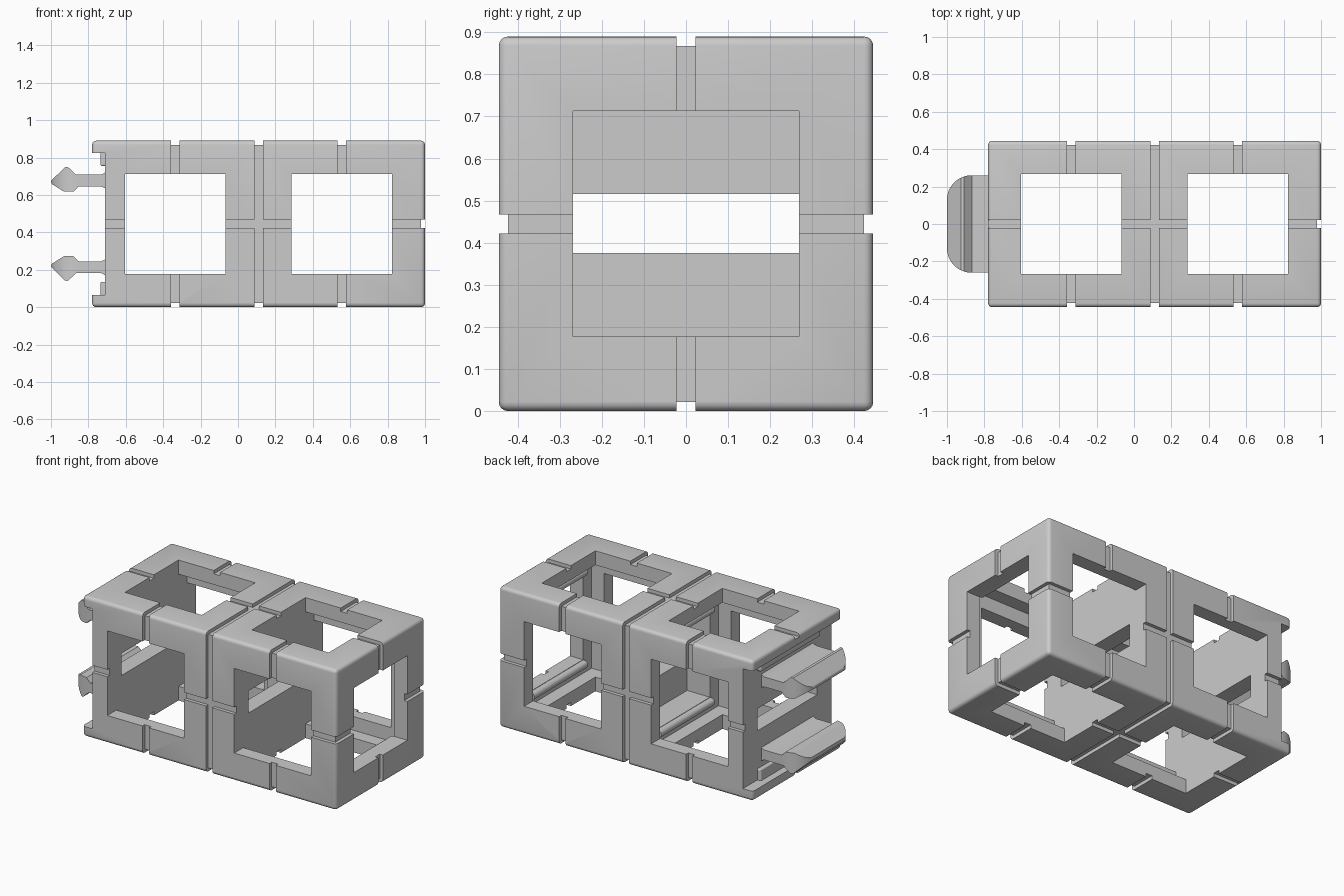
import bpy, bmesh, math
from mathutils import Vector

if "Cube" in bpy.data.objects:
    bpy.data.objects.remove(bpy.data.objects["Cube"])

grey = bpy.data.materials.new("light_grey_plastic")
grey.use_nodes = True
colour = (0.6, 0.6, 0.6, 1)
grey.diffuse_color = colour
grey.node_tree.nodes["Principled BSDF"].inputs["Base Color"].default_value = colour

MID = 0.445          # half of the cube pitch, also the mid height
OPEN = 0.268         # half of a window


def add_mesh(name, bm):
    bmesh.ops.recalc_face_normals(bm, faces=bm.faces)
    mesh = bpy.data.meshes.new(name)
    bm.to_mesh(mesh)
    bm.free()
    mesh.materials.append(grey)
    obj = bpy.data.objects.new(name, mesh)
    bpy.context.scene.collection.objects.link(obj)
    return obj


def box(name, x, y, z, bevel=0):
    bm = bmesh.new()
    bmesh.ops.create_cube(bm, size=1)
    for v in bm.verts:
        v.co = Vector([(r[0] + r[1]) / 2 + c * (r[1] - r[0]) for r, c in zip((x, y, z), v.co)])
    if bevel:
        bmesh.ops.bevel(bm, geom=bm.edges[:], offset=bevel, segments=4, profile=0.5, affect='EDGES')
    return add_mesh(name, bm)


def prism(name, points, axis, low, high):
    """Extrude a flat outline along y or z."""
    bm = bmesh.new()
    place = (lambda a, b: (a, low, b)) if axis == 1 else (lambda a, b: (a, b, low))
    face = bm.faces.new([bm.verts.new(place(a, b)) for a, b in points])
    new = bmesh.ops.extrude_face_region(bm, geom=[face])["geom"]
    step = Vector((0, 0, 0))
    step[axis] = high - low
    bmesh.ops.translate(bm, verts=[g for g in new if isinstance(g, bmesh.types.BMVert)], vec=step)
    return add_mesh(name, bm)


def combine(obj, tools, operation):
    """Apply boolean tools and discard them."""
    for tool in tools:
        mod = obj.modifiers.new("cut", 'BOOLEAN')
        mod.operation, mod.solver, mod.object = operation, 'EXACT', tool
        tool.hide_render = True
    bpy.context.view_layer.update()
    graph = bpy.context.evaluated_depsgraph_get()
    result = bpy.data.meshes.new_from_object(obj.evaluated_get(graph))
    obj.modifiers.clear()
    obj.data = result
    for tool in tools:
        bpy.data.objects.remove(tool)


def smooth(obj):
    bpy.ops.object.select_all(action='DESELECT')
    obj.select_set(True)
    bpy.context.view_layer.objects.active = obj
    bpy.ops.object.shade_smooth_by_angle(angle=math.radians(30))


# Double cube frame with rounded outer edges
frame = box("frame", (-0.78, 1), (-MID, MID), (0, 2 * MID), 0.022)
cuts = []


def cut(x, y, z):
    cuts.append(box("cutter", x, y, z))


wide = (-1, 1)
tall = (-0.5, 1.5)
pane = (MID - OPEN, MID + OPEN)
for left, window_end, cavity_end in ((-0.605, -0.067, 0.02), (0.285, 0.823, 0.91)):
    cut((left, cavity_end), (-0.355, 0.355), (0.09, 0.8))               # hollow
    cut((left, window_end), wide, pane)                                # side windows
    cut((left, window_end), (-OPEN, OPEN), tall)                       # top and bottom windows
    cut((cavity_end - 0.02, cavity_end + 0.16), (-OPEN, OPEN), pane)   # end opening
cut((-0.9, 0.3), (-0.3, 0.3), (0.376, 0.516))                          # slot in the cross walls
cut((-0.9, -0.71), wide, (0.065, 0.825))                               # recess behind the lips

# Shallow grooves along the centre lines
W, D = 0.0225, 0.022
for s in (-1, 1):
    side = sorted((s * (MID - D), s * 0.6))
    level = sorted((MID + s * (MID - D), MID + s * 0.6))
    cut((-0.9, 1.1), side, (MID - W, MID + W))
    cut((-0.9, 1.1), (-W, W), level)
    for x in (-MID + 0.11, 0.11, MID + 0.11):
        cut((x - W, x + W), side, tall)
        cut((x - W, x + W), wide, level)
cut((1 - D, 1.1), wide, (MID - W, MID + W))
cut((1 - D, 1.1), (-W, W), tall)
combine(frame, cuts, 'DIFFERENCE')
smooth(frame)

# Outline of a barbed arm, as distance from the mid height
arm = [(-0.70, 0.275), (-0.71, 0.275), (-0.73, 0.263), (-0.865, 0.263), (-0.91, 0.305),
       (-0.925, 0.303), (-0.995, 0.235), (-1, 0.225), (-0.995, 0.213), (-0.93, 0.172),
       (-0.88, 0.172), (-0.853, 0.2), (-0.73, 0.2), (-0.70, 0.185)]
R, HALF = 0.13, 0.26
quarter = [math.radians(a) for a in range(0, 91, 10)]
tip = [(-1 + R - R * math.sin(a), HALF - R + R * math.cos(a)) for a in quarter]
plan = [(-0.6, HALF)] + tip + [(x, -y) for x, y in reversed(tip)] + [(-0.6, -HALF)]

for s, word in ((1, "upper"), (-1, "lower")):
    clip = prism(word + "_clip", [(x, MID + s * h) for x, h in arm], 1, -0.4, 0.4)
    combine(clip, [prism("clip_plan", plan, 2, -0.2, 1.2)], 'INTERSECT')
    smooth(clip)
    # Step under each lip
    box(word + "_step", (-0.735, -0.70), (-0.3, 0.3), sorted((MID + s * 0.31, MID + s * 0.385)), 0.008)
    # Rounded catch bars on the inside of the end openings
    for x, place in ((0.9, "end"), (0.01, "middle")):
        ring = [math.tau * i / 16 for i in range(16)]
        bar = prism(f"{word}_{place}_catch",
                    [(x + 0.025 * math.cos(a), MID + s * 0.293 + 0.025 * math.sin(a)) for a in ring],
                    1, -OPEN, OPEN)
        smooth(bar)
